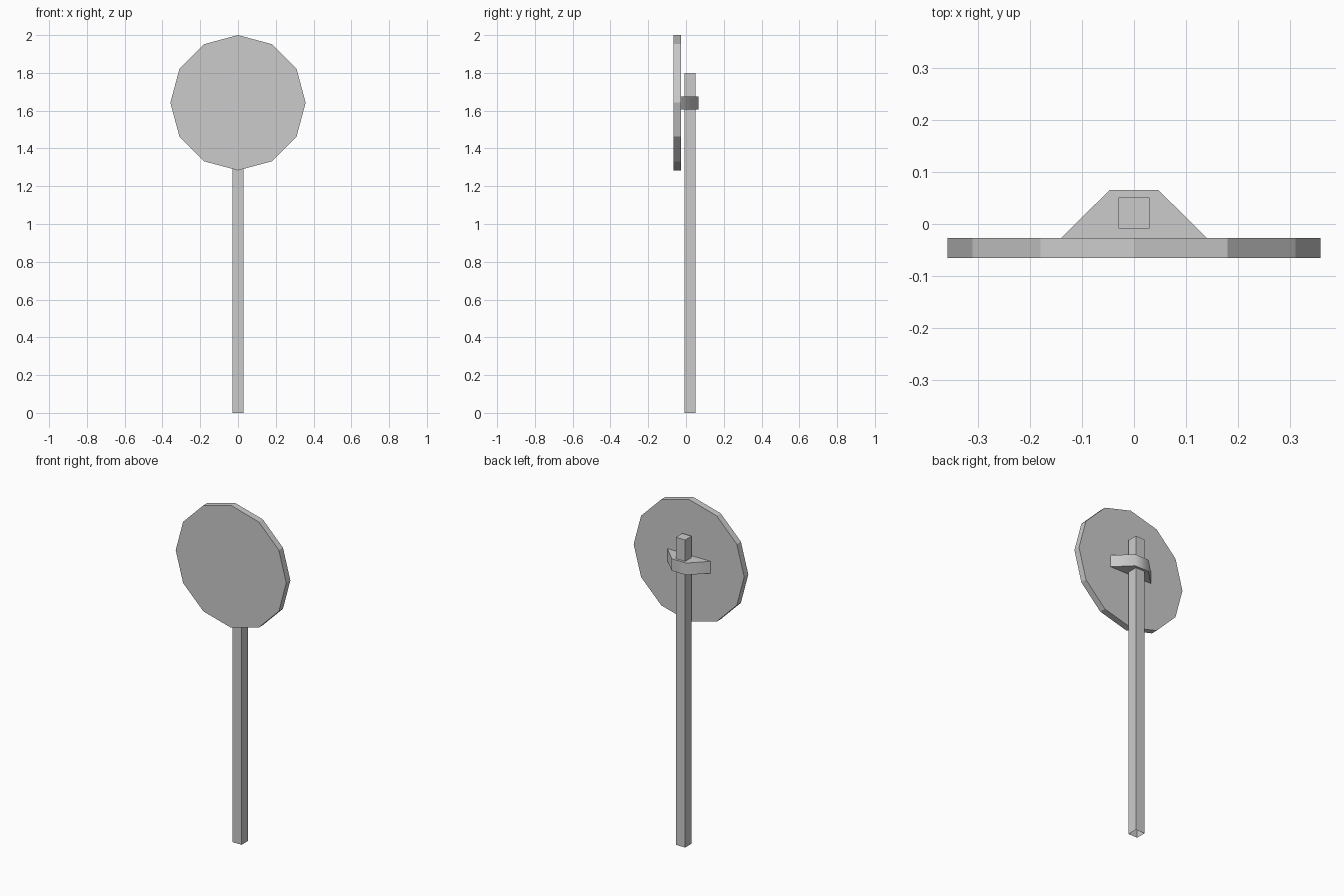
import bpy
import bmesh
import math
from mathutils import Vector

cube = bpy.data.objects.get("Cube")
if cube:
    bpy.data.objects.remove(cube, do_unlink=True)

# One plain grey for everything
grey = bpy.data.materials.new("plain_grey")
grey.use_nodes = True
colour = (0.6, 0.6, 0.6, 1.0)
grey.diffuse_color = colour
grey.node_tree.nodes["Principled BSDF"].inputs["Base Color"].default_value = colour


def prism(name, outline, offset, open_start=False):
    """Extrude a closed outline along offset; optionally leave the start open."""
    bm = bmesh.new()
    base = bm.faces.new([bm.verts.new(p) for p in outline])
    result = bmesh.ops.extrude_face_region(bm, geom=[base], use_keep_orig=True)
    moved = [v for v in result["geom"] if isinstance(v, bmesh.types.BMVert)]
    bmesh.ops.translate(bm, verts=moved, vec=Vector(offset))
    bmesh.ops.recalc_face_normals(bm, faces=bm.faces)
    if open_start:
        bmesh.ops.delete(bm, geom=[base], context='FACES_ONLY')
    mesh = bpy.data.meshes.new(name)
    bm.to_mesh(mesh)
    bm.free()
    mesh.materials.append(grey)
    obj = bpy.data.objects.new(name, mesh)
    bpy.context.collection.objects.link(obj)
    return obj


# Twelve-sided sign plate with a corner at the top
radius, sides = 0.358, 12
angles = [math.tau * i / sides for i in range(sides)]
prism("sign_plate",
      [(radius * math.sin(a), -0.065, 2 - radius + radius * math.cos(a)) for a in angles],
      (0, 0.038, 0))

# Square post, open underneath
half, front, back = 0.03, -0.009, 0.051
prism("post",
      [(-half, front, 0), (half, front, 0), (half, back, 0), (-half, back, 0)],
      (0, 0, 1.8), open_start=True)

# Tapered bracket wrapping the post behind the plate
bracket = prism("mounting_bracket",
                [(-0.14, -0.027, 1.605), (0.14, -0.027, 1.605),
                 (0.047, 0.065, 1.605), (-0.047, 0.065, 1.605)],
                (0, 0, 0.07))
bpy.ops.object.select_all(action='DESELECT')
bracket.select_set(True)
bpy.context.view_layer.objects.active = bracket
bpy.ops.object.shade_smooth_by_angle(angle=math.radians(50))
